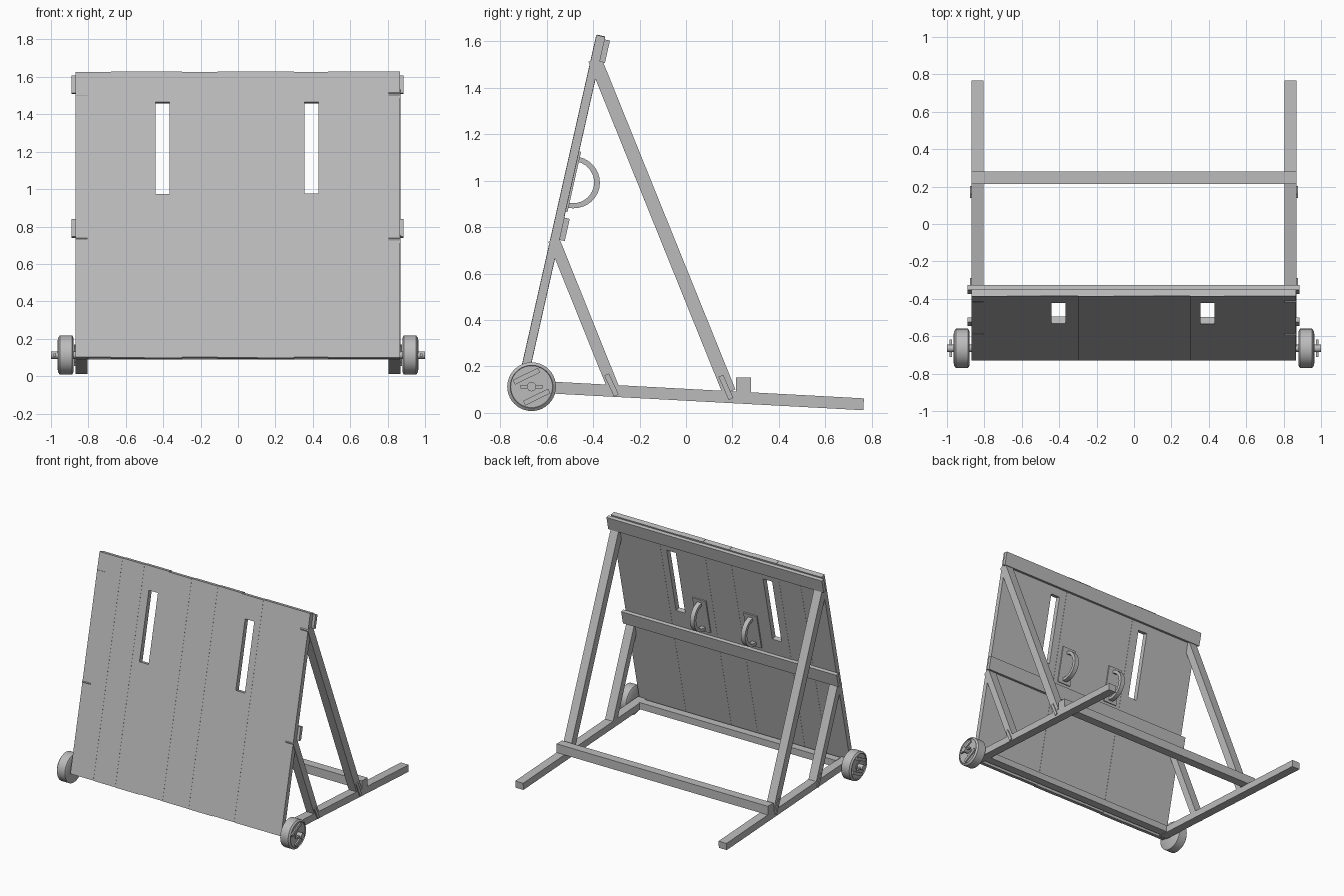
import bpy, bmesh, math
from mathutils import Matrix, Vector

cube = bpy.data.objects.get("Cube")
if cube:
    bpy.data.objects.remove(cube)

grey = bpy.data.materials.new("plain grey")
grey.use_nodes = True
TONE = (0.5, 0.5, 0.5, 1)
grey.diffuse_color = TONE
grey.node_tree.nodes["Principled BSDF"].inputs["Base Color"].default_value = TONE


def finish(bm, name, smooth=False):
    bmesh.ops.recalc_face_normals(bm, faces=bm.faces)
    mesh = bpy.data.meshes.new(name)
    bm.to_mesh(mesh)
    bm.free()
    mesh.materials.append(grey)
    obj = bpy.data.objects.new(name, mesh)
    bpy.context.collection.objects.link(obj)
    if smooth:
        bpy.ops.object.select_all(action='DESELECT')
        obj.select_set(True)
        bpy.context.view_layer.objects.active = obj
        bpy.ops.object.shade_smooth_by_angle(angle=math.radians(35))
    return obj


def box(name, lo, hi, frame=Matrix()):
    """Box between two corners, placed by a frame matrix."""
    lo, hi = Vector(lo), Vector(hi)
    bm = bmesh.new()
    bmesh.ops.create_cube(bm, size=1)
    place = Matrix.Translation((lo + hi) / 2) @ Matrix.Diagonal((*(hi - lo), 1))
    bm.transform(frame @ place)
    return finish(bm, name)


def beam(name, x0, x1, start, end, width):
    """Square-ended beam between two (y, z) points."""
    a, b = Vector((0, *start)), Vector((0, *end))
    d = b - a
    frame = Matrix.Translation(a) @ Matrix.Rotation(math.atan2(d.z, d.y), 4, 'X')
    return box(name, (x0, 0, -width / 2), (x1, d.length, width / 2), frame)


def lathe(name, profile, centre, side=1):
    """Spin (x, radius) points about the x axis."""
    bm = bmesh.new()
    verts = [bm.verts.new((x, 0, r)) for x, r in profile]
    edges = [bm.edges.new(p) for p in zip(verts, verts[1:])]
    bmesh.ops.spin(bm, geom=verts + edges, axis=(1, 0, 0), cent=(0, 0, 0),
                   angle=math.tau, steps=40)
    bmesh.ops.remove_doubles(bm, verts=bm.verts, dist=0.0001)
    bm.transform(Matrix.Translation(centre) @ Matrix.Diagonal((side, 1, 1, 1)))
    return finish(bm, name, True)


# Leaning shield frame: x across, y through the thickness, z up the boards
LEAN = math.atan2(0.345, 1.53)
SHIELD = Matrix.Translation((0, -0.73, 0.10)) @ Matrix.Rotation(-LEAN, 4, 'X')
HEIGHT, THICK = 1.566, 0.037

# Planks, with a viewing slot cut in two of them
seams = [-0.87, -0.68, -0.5, -0.3, -0.11, 0.105, 0.3, 0.48, 0.865]
for i, (x0, x1) in enumerate(zip(seams, seams[1:])):
    uneven = 0.002 * (i % 3 - 1)
    plank = box(f"plank_{i + 1}", (x0, uneven / 2, -uneven),
                (x1, THICK + uneven / 2, HEIGHT + uneven), SHIELD)
    if i in (2, 6):
        left = -0.44 if i == 2 else 0.355
        cutter = box("slot_cutter", (left, -0.1, 0.897), (left + 0.075, 0.1, 1.4), SHIELD)
        cutter.hide_render = True
        mod = plank.modifiers.new("slot", 'BOOLEAN')
        mod.operation, mod.solver, mod.object = 'DIFFERENCE', 'EXACT', cutter
        bpy.context.view_layer.objects.active = plank
        bpy.ops.object.modifier_apply(modifier=mod.name)
        bpy.data.objects.remove(cutter)

# Horizontal battens across the back of the planks
for name, z in (("middle_batten", 0.67), ("top_batten", 1.457)):
    box(name, (-0.89, THICK, z), (0.885, 0.062, z + 0.098), SHIELD)

# Curved handles on backing plates
for side, x in (("left", 0.21), ("right", -0.21)):
    box(f"{side}_handle_plate", (x - 0.055, THICK, 0.795), (x + 0.055, 0.046, 1.06), SHIELD)
    bm = bmesh.new()
    rings = []
    for k in range(17):
        t = math.pi * k / 16
        rings.append([bm.verts.new((x + dx, 0.042 + depth * math.sin(t),
                                    0.925 - reach * math.cos(t)))
                      for dx, depth, reach in ((-0.017, 0.09, 0.09), (0.017, 0.09, 0.09),
                                               (0.017, 0.115, 0.112), (-0.017, 0.115, 0.112))])
    for a, b in zip(rings, rings[1:]):
        for j in range(4):
            bm.faces.new((a[j], a[j - 1], b[j - 1], b[j]))
    bm.faces.new(rings[0])
    bm.faces.new(rings[-1])
    bm.transform(SHIELD)
    finish(bm, f"{side}_handle", True)

# Mirrored side frames and wheels
HUB_Y, HUB_Z = -0.665, 0.113
for side, s in (("left", 1), ("right", -1)):
    x0, x1 = sorted((0.805 * s, 0.87 * s))
    beam(f"{side}_base_rail", x0, x1, (-0.68, 0.1145), (0.765, 0.037), 0.051)
    beam(f"{side}_long_strut", x0, x1, (0.186, 0.09),
         (-0.393, 1.523) if s > 0 else (-0.389, 1.513), 0.058)
    beam(f"{side}_short_strut", x0, x1, (-0.31, 0.1), (-0.57, 0.746), 0.05)

    # Fixing plates on the outside of the strut feet
    p0, p1 = sorted((0.868 * s, 0.877 * s))
    beam(f"{side}_long_strut_plate", p0, p1, (0.15, 0.16), (0.194, 0.06), 0.022)
    beam(f"{side}_short_strut_plate", p0, p1, (-0.342, 0.165), (-0.3, 0.075), 0.022)

    # Wheel, axle and locking pin
    hub = (0, HUB_Y, HUB_Z)
    lathe(f"{side}_wheel", [(0.88, 0), (0.88, 0.092), (0.887, 0.105), (0.952, 0.105),
                            (0.962, 0.092), (0.955, 0.09), (0.955, 0)], hub, s)
    lathe(f"{side}_axle", [(0.8, 0), (0.8, 0.02), (1.0, 0.02), (1.0, 0)], hub, s)
    lathe(f"{side}_hub_washer", [(0.95, 0), (0.95, 0.032), (0.959, 0.032), (0.959, 0)], hub, s)
    q0, q1 = sorted((0.973 * s, 0.987 * s))
    beam(f"{side}_locking_pin", q0, q1, (HUB_Y - 0.047, HUB_Z), (HUB_Y + 0.047, HUB_Z), 0.014)

    # Two slanted cleats on the wheel face
    tilt = Matrix.Translation(hub) @ Matrix.Rotation(math.radians(26), 4, 'X')
    w0, w1 = sorted((0.95 * s, 0.965 * s))
    for n, z in enumerate((-0.05, 0.05)):
        box(f"{side}_wheel_cleat_{n + 1}", (w0, -0.06, z - 0.011), (w1, 0.06, z + 0.011), tilt)

# Cross beams joining the two base rails
box("rear_cross_beam", (-0.87, 0.215, 0.088), (0.87, 0.28, 0.153))
box("front_cross_beam", (-0.81, -0.665, 0.09), (0.81, -0.605, 0.14))
